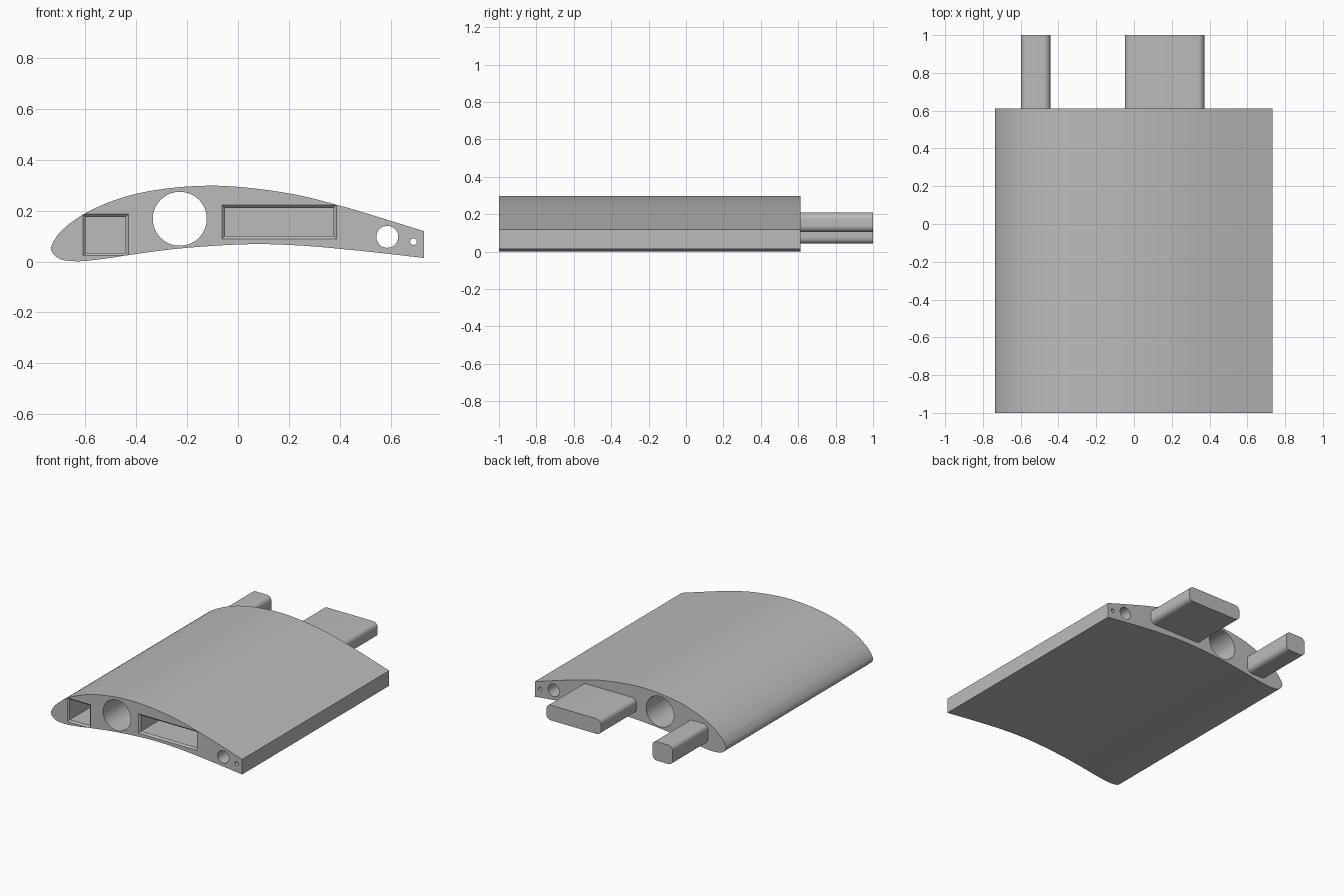
import bpy, bmesh, math
from mathutils import Vector

old = bpy.data.objects.get("Cube")
if old:
    bpy.data.objects.remove(old, do_unlink=True)

grey = bpy.data.materials.new("plain_grey")
grey.use_nodes = True
grey.diffuse_color = (0.5, 0.5, 0.5, 1)
grey.node_tree.nodes["Principled BSDF"].inputs["Base Color"].default_value = (0.5, 0.5, 0.5, 1)

FRONT, BACK, END = -1.0, 0.612, 1.0


def loft(name, sections):
    """Solid through matching (outline, y) sections; outlines are (x, z) lists."""
    bm = bmesh.new()
    rings = [[bm.verts.new((x, y, z)) for x, z in outline] for outline, y in sections]
    n = len(rings[0])
    for a, b in zip(rings, rings[1:]):
        for i in range(n):
            j = (i + 1) % n
            bm.faces.new((a[i], a[j], b[j], b[i]))
    bm.faces.new(rings[0])
    bm.faces.new(rings[-1])
    bmesh.ops.recalc_face_normals(bm, faces=bm.faces)
    mesh = bpy.data.meshes.new(name)
    bm.to_mesh(mesh)
    bm.free()
    mesh.materials.append(grey)
    obj = bpy.data.objects.new(name, mesh)
    bpy.context.collection.objects.link(obj)
    return obj


def smooth_path(points, steps=8):
    """Catmull-Rom curve through the points."""
    p = [Vector(q) for q in points]
    p = [2 * p[0] - p[1]] + p + [2 * p[-1] - p[-2]]
    out = []
    for a, b, c, d in zip(p, p[1:], p[2:], p[3:]):
        # non-uniform tangents keep the unevenly spaced curve fair
        t0, t1, t2 = [math.sqrt((v - u).length) for u, v in ((a, b), (b, c), (c, d))]
        m1 = t1 * ((b - a) / t0 - (c - a) / (t0 + t1) + (c - b) / t1)
        m2 = t1 * ((c - b) / t1 - (d - b) / (t1 + t2) + (d - c) / t2)
        for k in range(steps):
            t = k / steps
            out.append(b + m1 * t + (3 * (c - b) - 2 * m1 - m2) * t**2
                       + (2 * (b - c) + m1 + m2) * t**3)
    return [tuple(v) for v in out] + [tuple(p[-2])]


def circle(cx, cz, r, n=64):
    return [(cx + r * math.cos(math.tau * i / n), cz + r * math.sin(math.tau * i / n))
            for i in range(n)]


def rect(x0, x1, z0, z1, grow=0):
    return [(x0 - grow, z0 - grow), (x1 + grow, z0 - grow),
            (x1 + grow, z1 + grow), (x0 - grow, z1 + grow)]


def rounded(x0, x1, z0, z1, r, n=8):
    out = []
    corners = [(x1 - r, z1 - r), (x0 + r, z1 - r), (x0 + r, z0 + r), (x1 - r, z0 + r)]
    for q, (cx, cz) in enumerate(corners):
        for i in range(n + 1):
            a = math.pi / 2 * (q + i / n)
            out.append((cx + r * math.cos(a), cz + r * math.sin(a)))
    return out


def finish(obj):
    bpy.ops.object.select_all(action="DESELECT")
    obj.select_set(True)
    bpy.context.view_layer.objects.active = obj
    bpy.ops.object.shade_smooth_by_angle(angle=math.radians(25))


# Wing section: cambered profile with a blunt trailing edge
profile = smooth_path([
    (0.732, 0.014), (0.48, 0.042), (0.24, 0.063), (0.045, 0.068), (-0.23, 0.051),
    (-0.425, 0.026), (-0.54, 0.009), (-0.64, 0.001), (-0.705, 0.012), (-0.735, 0.047),
    (-0.715, 0.096), (-0.67, 0.142), (-0.6, 0.19), (-0.465, 0.248), (-0.31, 0.283),
    (-0.08, 0.298), (0.2, 0.268), (0.4, 0.22), (0.594, 0.162), (0.732, 0.119)])
wing = loft("wing_section", [(profile, FRONT), (profile, BACK)])

# Round channels running the full span
cutters = []
for x, z, r in [(-0.229, 0.168, 0.106), (0.587, 0.097, 0.043), (0.69, 0.078, 0.013)]:
    hole = circle(x, z, r)
    cutters.append(loft("channel_cutter", [(hole, FRONT - 0.1), (hole, BACK + 0.1)]))

# Chamfered sockets in the front end
CHAMFER, DEPTH = 0.011, 0.41
for box in [(-0.599, -0.442, 0.034, 0.176), (-0.052, 0.376, 0.1, 0.211)]:
    wide, narrow = rect(*box, CHAMFER), rect(*box)
    cutters.append(loft("socket_cutter", [
        (wide, FRONT - 0.1), (wide, FRONT), (narrow, FRONT + CHAMFER), (narrow, FRONT + DEPTH)]))

bpy.context.view_layer.objects.active = wing
for cutter in cutters:
    mod = wing.modifiers.new("cut", "BOOLEAN")
    mod.operation, mod.solver, mod.object = "DIFFERENCE", "EXACT", cutter
    bpy.ops.object.modifier_apply(modifier=mod.name)
    bpy.data.objects.remove(cutter, do_unlink=True)
finish(wing)

# Rounded joining tongues on the back end
for name, box in [("front_spar_tongue", (-0.598, -0.443, 0.042, 0.174)),
                  ("main_spar_tongue", (-0.048, 0.372, 0.104, 0.209))]:
    shape = rounded(*box, 0.034)
    finish(loft(name, [(shape, BACK - 0.01), (shape, END)]))
